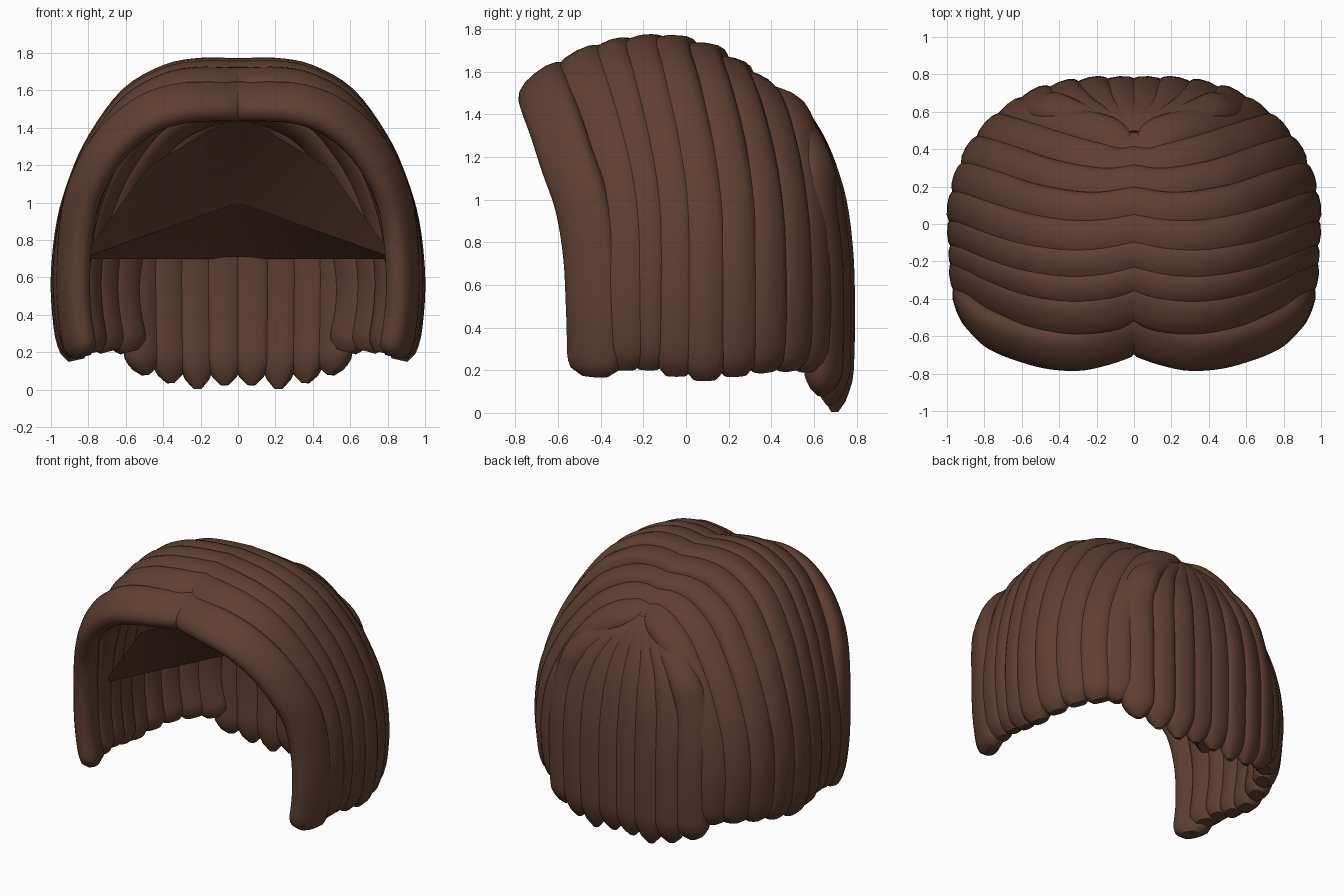
import bpy, bmesh, math
from mathutils import Vector

if "Cube" in bpy.data.objects:
    bpy.data.objects.remove(bpy.data.objects["Cube"])

mat = bpy.data.materials.new("brown")
mat.diffuse_color = (0.115, 0.05, 0.03, 1)
mat.use_nodes = True
mat.node_tree.nodes["Principled BSDF"].inputs["Base Color"].default_value = mat.diffuse_color


def spline(pts, sub=4):
    """Catmull-Rom samples through the control points."""
    p = [Vector(q) for q in pts]
    p = [2 * p[0] - p[1]] + p + [2 * p[-1] - p[-2]]
    out = []
    for i in range(1, len(p) - 2):
        a, b, c, d = p[i - 1:i + 3]
        for k in range(sub):
            t = k / sub
            out.append(0.5 * (2 * b + (c - a) * t + (2 * a - 5 * b + 4 * c - d) * t * t
                              + (3 * b - a - 3 * c + d) * t ** 3))
    return out + [p[-2]]


def outward(p):
    """Direction pointing away from the head at a surface point."""
    u = min(1, max(0, (p.z - 0.8) / 0.6))
    k = 0.8 + 0.2 * u if p.y < 0 else 1.3 - 0.3 * u
    return Vector((p.x, p.y * k, max(0, p.z - 0.8))).normalized()


def finish(name, bm, mirror=True):
    bmesh.ops.recalc_face_normals(bm, faces=bm.faces)
    me = bpy.data.meshes.new(name)
    bm.to_mesh(me)
    bm.free()
    ob = bpy.data.objects.new(name, me)
    bpy.context.collection.objects.link(ob)
    me.materials.append(mat)
    if mirror:
        ob.modifiers.new("mirror", 'MIRROR').use_clip = False
    bpy.ops.object.select_all(action='DESELECT')
    ob.select_set(True)
    bpy.context.view_layer.objects.active = ob
    bpy.ops.object.shade_smooth_by_angle(angle=math.radians(40))
    return ob


def strand(name, pts, hw, ht, tip, root=1.0, n=16):
    """Loft a rounded section along a path lying on the outer hair surface."""
    path = spline(pts)
    bm = bmesh.new()
    rings = []
    last = len(path) - 1
    for i, p in enumerate(path):
        T = (path[min(i + 1, last)] - path[max(i - 1, 0)]).normalized()
        if i == 0 and root == 1.0:
            T = Vector((1, 0, 0))
        N = outward(p)
        N = (N - T * N.dot(T)).normalized()
        W = T.cross(N)
        s = tip[i - last - 1] if last - i < len(tip) else 1.0
        w = hw * s * (root + (1 - root) * min(1, i / 10))
        c = p - N * ht
        ring = []
        for k in range(n):
            a = 2 * math.pi * k / n
            ca, sa = math.cos(a), math.sin(a)
            x = math.copysign(abs(ca) ** 0.8, ca) * w
            y = math.copysign(abs(sa) ** 0.8, sa) * ht * s
            ring.append(bm.verts.new(c + W * x + N * y))
        rings.append(ring)
    for a, b in zip(rings, rings[1:]):
        for k in range(n):
            bm.faces.new((a[k], a[(k + 1) % n], b[(k + 1) % n], b[k]))
    bm.faces.new(rings[0])
    bm.faces.new(rings[-1])
    return finish(name, bm)


# Front strand framing the face
front = [(0, -.62, 1.60), (.16, -.68, 1.60), (.33, -.715, 1.585), (.52, -.70, 1.52),
         (.70, -.65, 1.38), (.83, -.59, 1.20), (.91, -.52, 1.0), (.945, -.475, .75),
         (.95, -.46, .5), (.93, -.455, .3), (.90, -.455, .16)]
strand("front_strand", front, .135, .075, (.97, .88, .5))

# Shared sweep from parting to hem: x share, height share, y blend, forward dip
PROFILE = [(0, 1, 0, 0), (.2, 1, 0, .7), (.4, .975, .1, 1), (.62, .895, .3, .8),
           (.8, .745, .6, .45), (.9, .61, .8, .15), (.97, .46, .95, 0),
           (1, .28, 1, 0), (.985, .12, 1, 0), (.945, 0, 1, 0)]

# Side strands: y at parting, top z, widest x, y at side, hem z, forward dip, half width, rear taper
SIDES = [(-.45, 1.70, .98, -.32, .19, -.09, .13, 0),
         (-.31, 1.75, .99, -.19, .19, -.07, .10, 0),
         (-.18, 1.77, 1.0, -.05, .16, -.06, .105, 0),
         (-.05, 1.77, 1.0, .10, .14, -.05, .11, 0),
         (.10, 1.735, .965, .26, .16, -.04, .11, .05),
         (.23, 1.665, .90, .41, .18, -.03, .11, .15),
         (.34, 1.59, .80, .54, .19, -.01, .115, .3),
         (.43, 1.52, .68, .64, .19, .02, .115, .5)]
for i, (y0, zt, X, y1, zb, dip, hw, g) in enumerate(SIDES):
    pts = [(X * px ** (1 + g), y0 + (y1 - y0) * s ** (1 - g) + dip * d, zb + (zt - zb) * pz)
           for px, pz, s, d in PROFILE]
    strand(f"side_strand_{i + 1}", pts, hw, 0.085, (.97, .88, .5))

# Back strands fan out of the crown and end in points: x, y, hem z
BACKS = [(.08, .79, .02), (.24, .785, 0), (.40, .76, .03), (.55, .715, .07)]
for i, (X, y, zb) in enumerate(BACKS):
    f = X / .55
    pts = [(X * .1, .50, 1.48 - .02 * f), (X * .45, .595 - .01 * f, 1.39 - .02 * f),
           (X * .8, .69 - .03 * f, 1.22 - .02 * f), (X * .95, y - .04, 1.0),
           (X, y - .005, .72), (X, y, .4), (X * .99, y - .005, .2),
           (X * .97, y - .015, zb)]
    strand(f"back_strand_{i + 1}", pts, .11, .075, (.95, .8, .6, .2), .55)

# Faceted inner cap: a shallow hollow fan closing the inside of the crown
bm = bmesh.new()
apex = bm.verts.new((0, .1, 1.0))
ring = []
for k in range(9):
    a = math.pi * k / 8
    ring.append((.84 * math.cos(a), -.3 + .97 * math.sin(a), .7))
ring += [(-.47, -.42, 1.2), (0, -.55, 1.47), (.47, -.42, 1.2)]
vs = [bm.verts.new(p) for p in ring]
for a, b in zip(vs, vs[1:] + vs[:1]):
    bm.faces.new((apex, a, b))
finish("inner_cap", bm, mirror=False)
